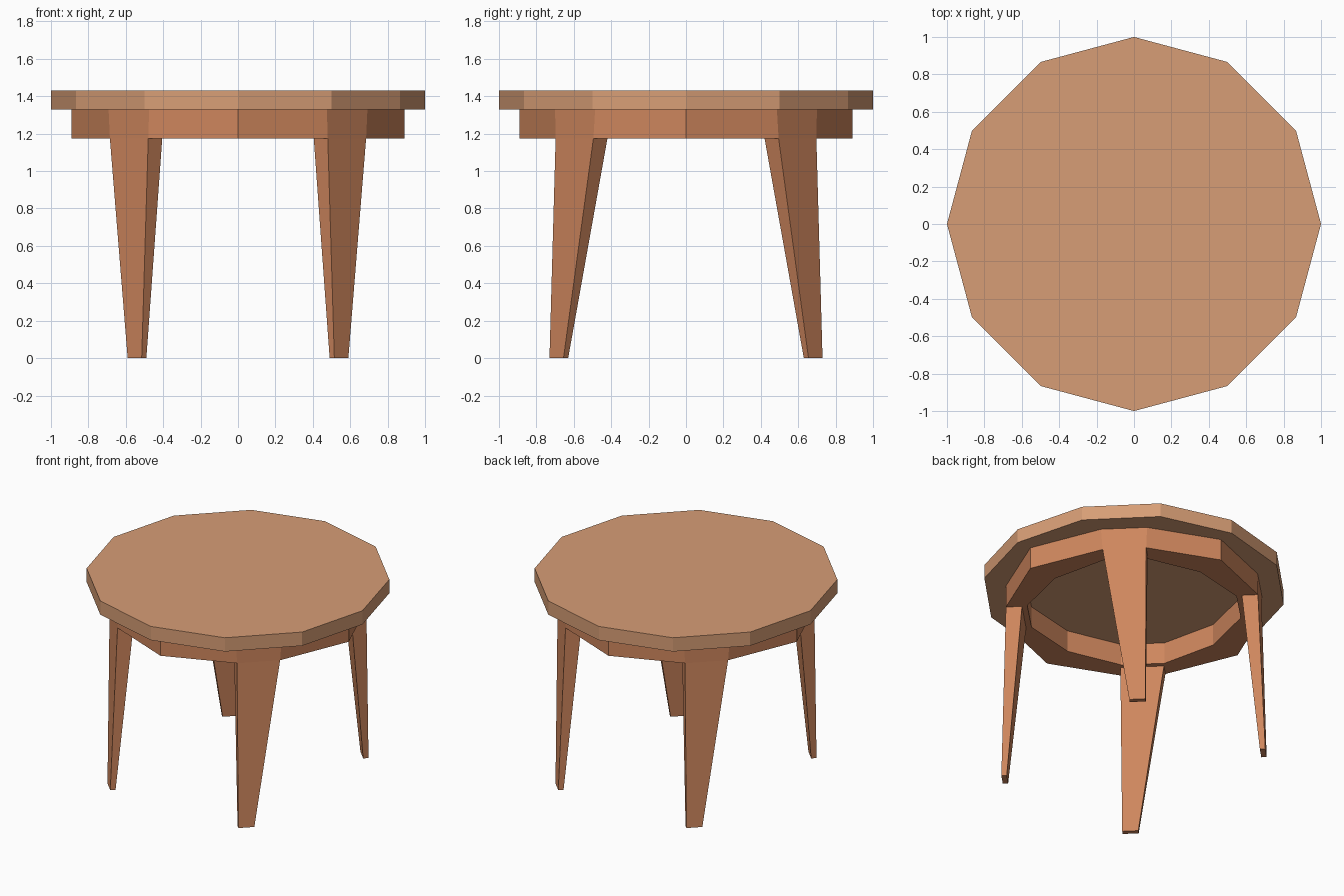
import bpy
from math import cos, sin, pi

if "Cube" in bpy.data.objects:
    bpy.data.objects.remove(bpy.data.objects["Cube"])


def material(name, color):
    m = bpy.data.materials.new(name)
    m.diffuse_color = color
    m.use_nodes = True
    m.node_tree.nodes["Principled BSDF"].inputs["Base Color"].default_value = m.diffuse_color
    return m


top_wood = material("light_wood", (0.68, 0.34, 0.18, 1))
base_wood = material("warm_wood", (0.62, 0.24, 0.11, 1))


def loft(name, rings, mat, closed=False):
    """Skin equal-sized rings; capped at the ends, or closed into a loop."""
    n, k = len(rings[0]), len(rings)
    verts = [p for r in rings for p in r]
    faces = []
    for j in range(k if closed else k - 1):
        a, b = j * n, (j + 1) % k * n
        faces += [(a + i, a + (i + 1) % n, b + (i + 1) % n, b + i) for i in range(n)]
    if not closed:
        faces += [tuple(reversed(range(n))), tuple(range((k - 1) * n, k * n))]
    me = bpy.data.meshes.new(name)
    me.from_pydata(verts, [], faces)
    me.materials.append(mat)
    ob = bpy.data.objects.new(name, me)
    bpy.context.collection.objects.link(ob)
    return ob


def level(points, z):
    return [(x, y, z) for x, y in points]


Z_LOW, Z_MID, Z_TOP = 1.175, 1.33, 1.43

# Twelve-sided tabletop
circle = [(cos(i * pi / 6), sin(i * pi / 6)) for i in range(12)]
loft("tabletop", [level(circle, Z_MID), level(circle, Z_TOP)], top_wood)


# Apron ring: pointed on the axes, flat where each leg joins
def apron_outline(tip, a, b):
    q = [(tip, 0), a, b, (0, tip)]
    left = [(-x, y) for x, y in reversed(q[:3])]
    lower = [(-x, -y) for x, y in q[1:]]
    right = [(x, -y) for x, y in reversed(q[1:3])]
    return q + left + lower + right


outer = apron_outline(0.89, (0.685, 0.495), (0.48, 0.697))
outer_top = apron_outline(0.89, (0.692, 0.486), (0.475, 0.70))
inner = apron_outline(0.68, (0.59, 0.39), (0.385, 0.59))
loft("apron", [level(outer, Z_LOW), level(outer_top, Z_MID),
               level(inner, Z_MID), level(inner, Z_LOW)], base_wood, closed=True)

# Four tapered, splayed legs
foot = [(0.59, 0.655), (0.515, 0.73), (0.49, 0.705), (0.565, 0.63)]
head = [(0.685, 0.495), (0.48, 0.697), (0.405, 0.622), (0.61, 0.42)]
for sy, end in ((-1, "front"), (1, "back")):
    for sx, side in ((-1, "left"), (1, "right")):
        rings = [[(sx * x, sy * y, z) for x, y in pts]
                 for pts, z in ((foot, 0), (head, Z_LOW))]
        if sx * sy < 0:
            rings = [r[::-1] for r in rings]
        loft(f"{end}_{side}_leg", rings, base_wood)
